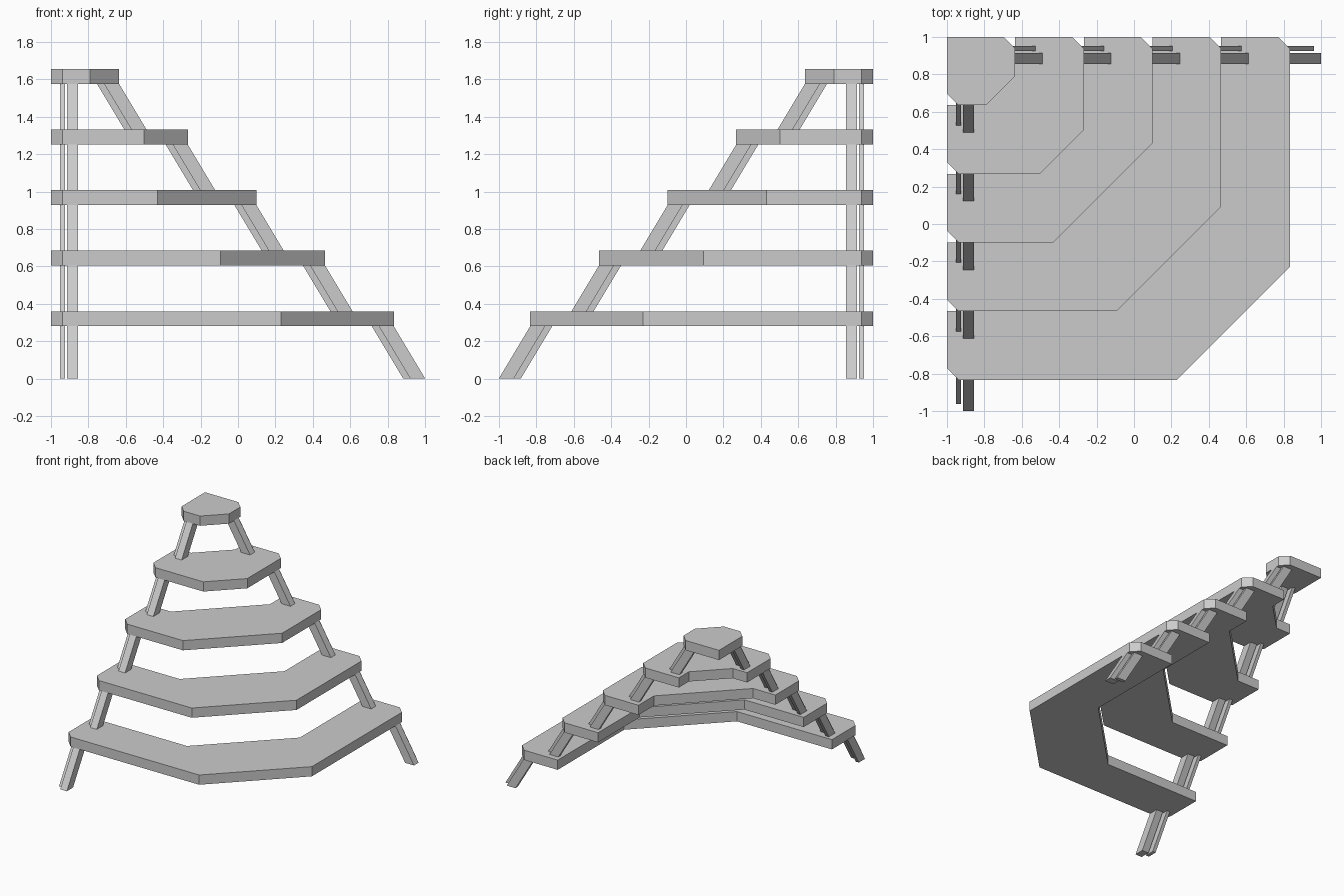
import bpy
import bmesh

if "Cube" in bpy.data.objects:
    bpy.data.objects.remove(bpy.data.objects["Cube"], do_unlink=True)

grey = bpy.data.materials.new("light_grey")
grey.use_nodes = True
grey.diffuse_color = (0.6, 0.6, 0.6, 1)
grey.node_tree.nodes["Principled BSDF"].inputs["Base Color"].default_value = (0.6, 0.6, 0.6, 1)

THICK = 0.08      # shelf thickness
STEP = 0.367      # shelf depth, also the set-back of each tier
RISE = 0.3235     # height between tiers
LOW = 0.28        # underside of the lowest shelf
SLOPE = 0.6       # sideways lean of the legs per unit height
CHAMFER = 0.062


def swap(p):
    """Reflect across the diagonal that runs through the wall corner."""
    return (-p[1], -p[0], *p[2:])


def loft(name, bottom, top):
    """Solid between two matching outlines."""
    bm = bmesh.new()
    low = [bm.verts.new(p) for p in bottom]
    high = [bm.verts.new(p) for p in top]
    bm.faces.new(low)
    bm.faces.new(high)
    for i in range(len(low)):
        j = (i + 1) % len(low)
        bm.faces.new((low[i], low[j], high[j], high[i]))
    bmesh.ops.recalc_face_normals(bm, faces=bm.faces)
    mesh = bpy.data.meshes.new(name)
    bm.to_mesh(mesh)
    bm.free()
    mesh.materials.append(grey)
    bpy.context.collection.objects.link(bpy.data.objects.new(name, mesh))


def shelf(name, edge, cut, z, solid):
    # Half outline from the wall end to the front diagonal, then reflected
    half = [(-1, -edge + CHAMFER), (-1 + CHAMFER, -edge), (edge - cut, -edge)]
    outline = half + [swap(p) for p in reversed(half)]
    if solid:
        outline.append((-1, 1))
    else:
        inner = (edge - cut - STEP, STEP - edge)
        back = [(-1, STEP - edge), inner]
        outline += [swap(p) for p in back] + back[::-1]
    loft(name, [(x, y, z) for x, y in outline], [(x, y, z + THICK) for x, y in outline])


def leg(name, x0, x1, inset, depth, edge, z0, z1, mirrored):
    def ring(z):
        y = -edge - SLOPE * (z1 - z) + inset
        pts = [(x0, y, z), (x1, y, z), (x1, y + depth, z), (x0, y + depth, z)]
        return [swap(p) for p in pts] if mirrored else pts
    loft(name, ring(z0), ring(z1))


# Tiers from bottom to top, each with the size of its front corner cut
for tier, cut in enumerate((0.603, 0.56, 0.53, 0.235, 0.155)):
    edge = 0.833 - STEP * tier
    z = LOW + RISE * tier
    floor = z - RISE + THICK if tier else 0
    shelf(f"shelf_{tier + 1}", edge, cut, z, solid=tier == 4)

    # Paired slanted legs at both wall ends
    for mirrored, side in ((False, "front"), (True, "side")):
        leg(f"{side}_wide_leg_{tier + 1}", -0.915, -0.855, 0, 0.08, edge, floor, z, mirrored)
        leg(f"{side}_narrow_leg_{tier + 1}", -0.953, -0.925, 0.038, 0.08, edge, floor, z, mirrored)
